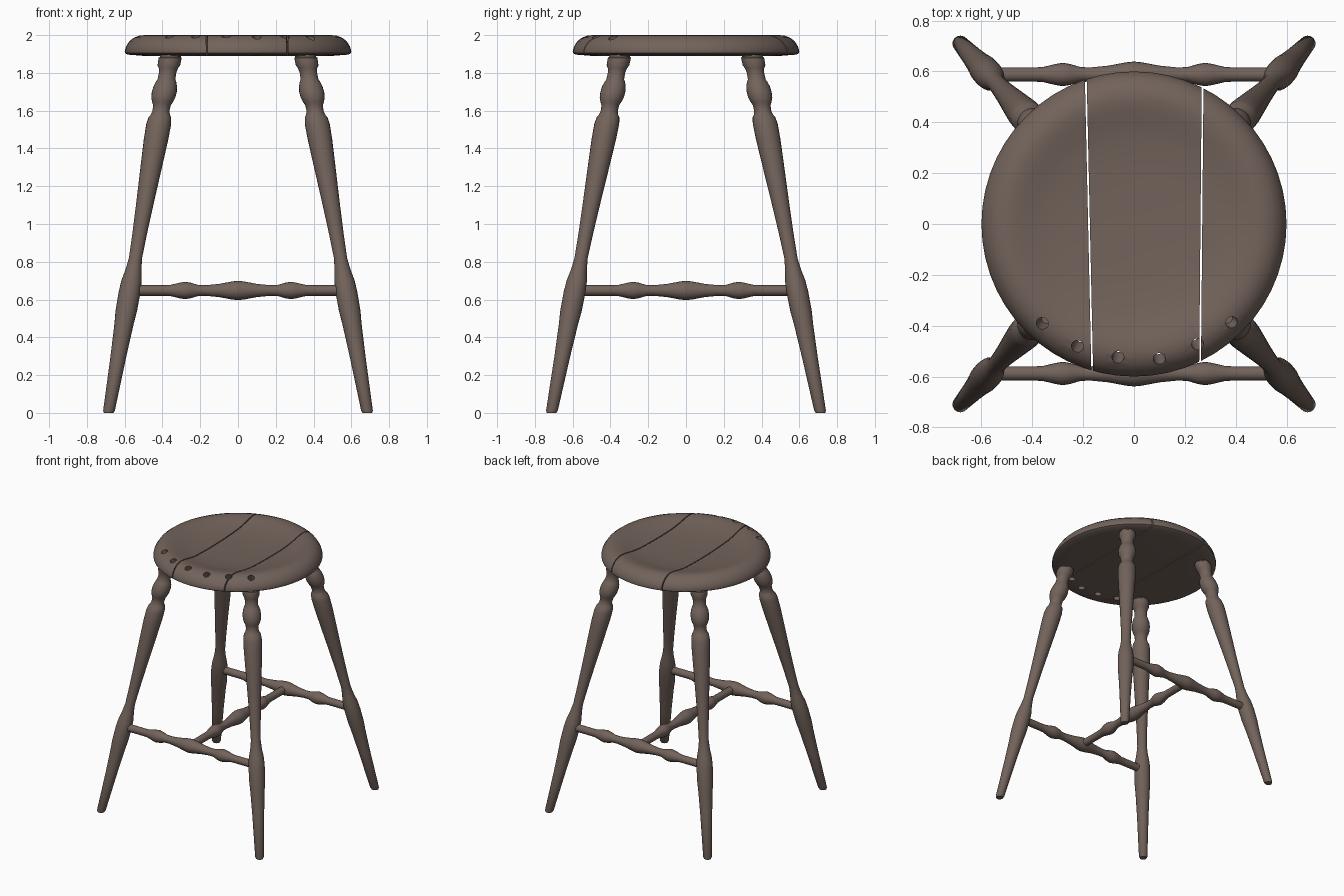
import bpy
import bmesh
from math import sin, cos, tau, radians
from mathutils import Vector, Matrix

if "Cube" in bpy.data.objects:
    bpy.data.objects.remove(bpy.data.objects["Cube"], do_unlink=True)

wood = bpy.data.materials.new("dark weathered wood")
wood.use_nodes = True
WOOD = (0.17, 0.125, 0.105, 1)
wood.diffuse_color = WOOD
bsdf = wood.node_tree.nodes["Principled BSDF"]
bsdf.inputs["Base Color"].default_value = WOOD
bsdf.inputs["Roughness"].default_value = 0.7


def add_object(name, bm, angle=35):
    bmesh.ops.recalc_face_normals(bm, faces=bm.faces)
    mesh = bpy.data.meshes.new(name)
    bm.to_mesh(mesh)
    bm.free()
    mesh.materials.append(wood)
    ob = bpy.data.objects.new(name, mesh)
    bpy.context.collection.objects.link(ob)
    smooth(ob, angle)
    return ob


def smooth(ob, angle=35):
    bpy.ops.object.select_all(action='DESELECT')
    ob.select_set(True)
    bpy.context.view_layer.objects.active = ob
    bpy.ops.object.shade_smooth_by_angle(angle=radians(angle))


def turned(profile, centre, u, v, segments=24):
    """Loft of circles: centre(t) gives the axis, u and v span each ring."""
    bm = bmesh.new()
    rings = [[bm.verts.new(centre(t) + r * (cos(tau * i / segments) * u + sin(tau * i / segments) * v))
              for i in range(segments)] for t, r in profile]
    for a, b in zip(rings, rings[1:]):
        for i in range(segments):
            j = (i + 1) % segments
            bm.faces.new((a[i], a[j], b[j], b[i]))
    bm.faces.new(rings[0])
    bm.faces.new(rings[-1])
    return bm


X, Y, Z = Vector((1, 0, 0)), Vector((0, 1, 0)), Vector((0, 0, 1))

# Splayed turned legs: (height, radius)
LEG = [(0, .025), (.012, .031), (.3, .042), (.47, .051), (.54, .057), (.64, .058),
       (.7, .054), (.76, .042), (.82, .035), (.95, .039), (1.1, .046), (1.3, .057),
       (1.45, .065), (1.53, .066), (1.565, .06), (1.58, .05), (1.6, .045), (1.63, .047),
       (1.645, .055), (1.67, .064), (1.7, .066), (1.73, .062), (1.755, .053),
       (1.765, .047), (1.8, .046), (1.825, .051), (1.84, .06), (1.88, .061), (1.885, .055), (1.92, .055)]
for side, sx in (("left", 1), ("right", -1)):
    for end, sy in (("front", -1), ("back", 1)):
        foot, top = Vector((sx * .685, sy * .712, 0)), Vector((sx * .352, sy * .345, 1.92))
        add_object(f"{end}_{side}_leg",
                   turned(LEG, lambda z: foot.lerp(top, z / 1.92), X, Y))

# Stretchers: half profile mirrored about the middle
HALF = [(0, .051), (.03, .048), (.1, .035), (.17, .028), (.21, .029), (.25, .041),
        (.28, .046), (.31, .041), (.36, .029), (.4, .028), (.57, .028)]
ROD = [(-t, r) for t, r in HALF[:0:-1]] + HALF
HEIGHT = .648
for name, y in (("front_stretcher", -.588), ("back_stretcher", .588)):
    add_object(name, turned(ROD, lambda t: Vector((t, y, HEIGHT)), Y, Z, 20))
add_object("middle_stretcher", turned(ROD, lambda t: Vector((0, t, HEIGHT)), X, Z, 20))

# Dished round seat: (radius, height) outline swept round the centre
SEAT = [(0, 1.89), (.5, 1.89), (.585, 1.897), (.598, 1.905), (.6, 1.915), (.593, 1.94),
        (.575, 1.968), (.55, 1.987), (.52, 1.998), (.49, 2.0), (.45, 1.994), (.4, 1.981),
        (.33, 1.968), (.2, 1.96), (0, 1.957)]


def seat_blank():
    bm = bmesh.new()
    verts = [bm.verts.new((r, 0, z)) for r, z in SEAT]
    edges = [bm.edges.new(pair) for pair in zip(verts, verts[1:])]
    bmesh.ops.spin(bm, geom=verts + edges, cent=(0, 0, 0), axis=(0, 0, 1), angle=tau, steps=56)
    bmesh.ops.remove_doubles(bm, verts=bm.verts, dist=.0005)
    return bm


def trim(bm, point, normal):
    """Cut away everything on the normal's side and cap the cut."""
    cut = bmesh.ops.bisect_plane(bm, geom=bm.verts[:] + bm.edges[:] + bm.faces[:],
                                 plane_co=point, plane_no=normal, clear_outer=True)
    edges = [e for e in cut["geom_cut"] if isinstance(e, bmesh.types.BMEdge)]
    bmesh.ops.contextual_create(bm, geom=edges)


# Slightly slanted plank joints: position and in-plane normal
left_joint, left_normal = Vector((.265, 0, 0)), Vector((1, -.009, 0))
right_joint, right_normal = Vector((-.177, 0, 0)), Vector((1, .022, 0))
gap = Vector((.0035, 0, 0))
CUTS = {
    "right_seat_plank": [(right_joint - gap, right_normal)],
    "middle_seat_plank": [(right_joint + gap, -right_normal), (left_joint - gap, left_normal)],
    "left_seat_plank": [(left_joint + gap, -left_normal)],
}

# Slanted spindle holes along the front edge
HOLES = [(-.36, -.39), (-.222, -.48), (-.063, -.522), (.1, -.53), (.25, -.472), (.385, -.388)]
bm = bmesh.new()
for x, y in HOLES:
    lean = (Vector((x, y, 0)).normalized() * .45 + Z).normalized()
    turn = Z.rotation_difference(lean).to_matrix().to_4x4()
    bmesh.ops.create_cone(bm, cap_ends=True, segments=16, radius1=.024, radius2=.024, depth=.4,
                          matrix=Matrix.Translation((x, y, 1.99)) @ turn)
cutter = add_object("hole_cutter", bm)
cutter.hide_render = True

for name, cuts in CUTS.items():
    bm = seat_blank()
    for point, normal in cuts:
        trim(bm, point, normal)
    plank = add_object(name, bm)
    boolean = plank.modifiers.new("holes", 'BOOLEAN')
    boolean.operation = 'DIFFERENCE'
    boolean.solver = 'EXACT'
    boolean.object = cutter
    bpy.context.view_layer.objects.active = plank
    bpy.ops.object.modifier_move_to_index(modifier="holes", index=0)
    bpy.ops.object.modifier_apply(modifier="holes")
    smooth(plank)
bpy.data.objects.remove(cutter, do_unlink=True)
